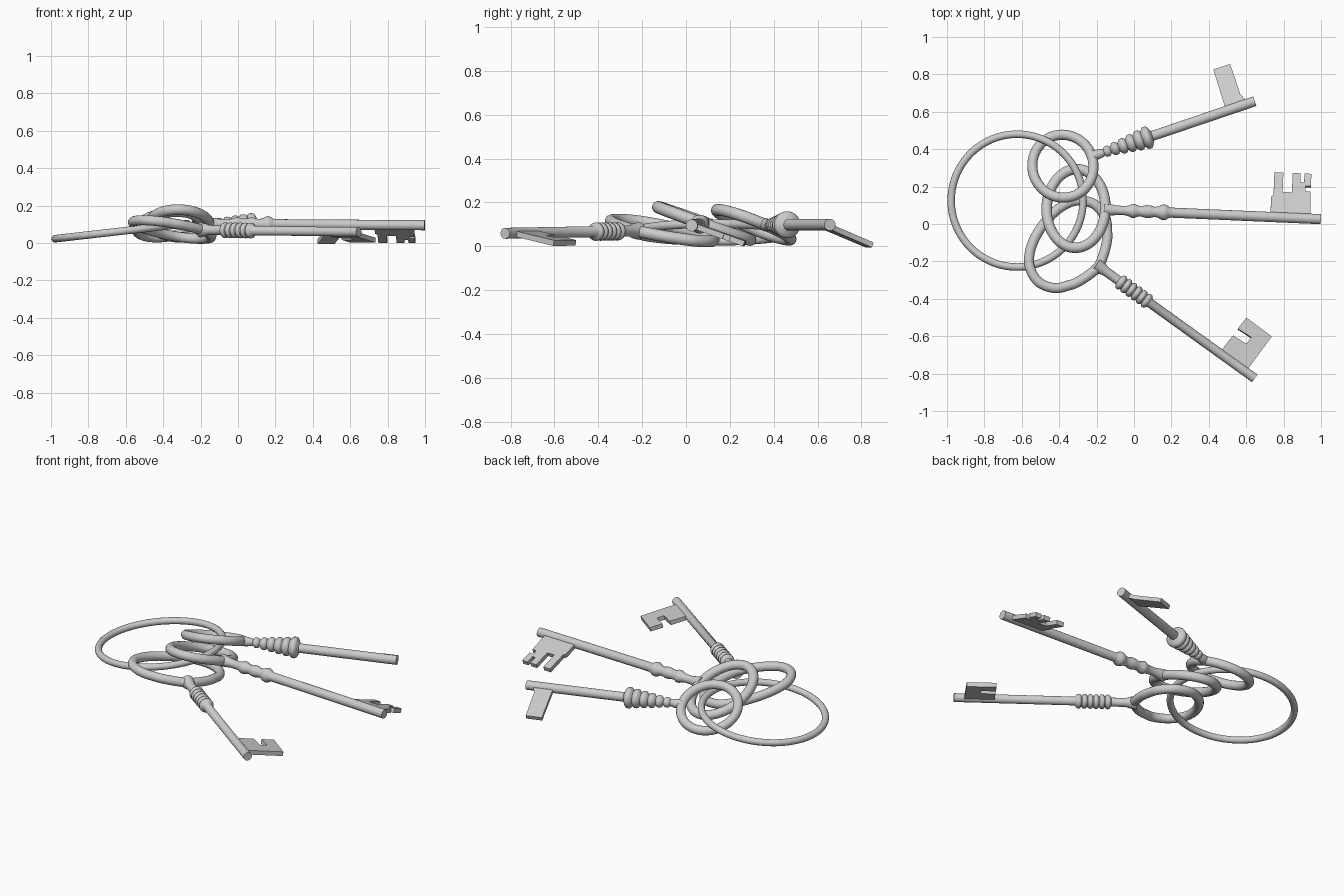
import bpy, bmesh, math
from mathutils import Matrix, Vector

if "Cube" in bpy.data.objects:
    bpy.data.objects.remove(bpy.data.objects["Cube"])

mat = bpy.data.materials.new("steel_grey")
mat.diffuse_color = (0.6, 0.6, 0.6, 1)
mat.use_nodes = True
mat.node_tree.nodes["Principled BSDF"].inputs["Base Color"].default_value = mat.diffuse_color


def finish(bm, name, matrix, angle=35):
    bmesh.ops.recalc_face_normals(bm, faces=bm.faces)
    me = bpy.data.meshes.new(name)
    bm.to_mesh(me)
    bm.free()
    me.transform(matrix)
    me.materials.append(mat)
    ob = bpy.data.objects.new(name, me)
    bpy.context.collection.objects.link(ob)
    bpy.ops.object.select_all(action='DESELECT')
    ob.select_set(True)
    bpy.context.view_layer.objects.active = ob
    bpy.ops.object.shade_smooth_by_angle(angle=math.radians(angle))
    return ob


def skin(bm, rings, closed):
    n = len(rings[0])
    for i in range(len(rings) if closed else len(rings) - 1):
        a, b = rings[i], rings[(i + 1) % len(rings)]
        for j in range(n):
            k = (j + 1) % n
            bm.faces.new((a[j], a[k], b[k], b[j]))


def loop_tube(name, path, r, matrix, sides=16):
    """Round wire following a closed flat path."""
    bm, rings, n = bmesh.new(), [], len(path)
    for i, (x, y) in enumerate(path):
        (ax, ay), (bx, by) = path[i - 1], path[(i + 1) % n]
        nrm = Vector((by - ay, ax - bx, 0)).normalized()
        rings.append([bm.verts.new(Vector((x, y, 0)) + nrm * r * math.cos(t) + Vector((0, 0, r * math.sin(t))))
                      for t in (2 * math.pi * j / sides for j in range(sides))])
    skin(bm, rings, True)
    return finish(bm, name, matrix, 60)


def lathe(name, profile, matrix, sides=24):
    """Turn (distance, radius) pairs around the local x axis."""
    bm = bmesh.new()
    rings = [[bm.verts.new((u, r * math.cos(t), r * math.sin(t)))
              for t in (2 * math.pi * j / sides for j in range(sides))] for u, r in profile]
    skin(bm, rings, False)
    bm.faces.new(rings[0])
    bm.faces.new(rings[-1])
    return finish(bm, name, matrix, 50)


def plate(name, outline, thick, matrix):
    bm = bmesh.new()
    f = bm.faces.new([bm.verts.new((x, y, -thick / 2)) for x, y in outline])
    up = bmesh.ops.extrude_face_region(bm, geom=[f])
    bmesh.ops.translate(bm, verts=[v for v in up["geom"] if isinstance(v, bmesh.types.BMVert)], vec=(0, 0, thick))
    return finish(bm, name, matrix)


def ellipse(rx, ry, n=64):
    return [(rx * math.cos(2 * math.pi * i / n), ry * math.sin(2 * math.pi * i / n)) for i in range(n)]


def spline(pts, steps=8):
    """Closed smooth curve through the points."""
    out, n = [], len(pts)
    for i in range(n):
        p0, p1, p2, p3 = (Vector(pts[(i + k) % n]) for k in (-1, 0, 1, 2))
        for s in range(steps):
            t = s / steps
            out.append(tuple(0.5 * (2 * p1 + (p2 - p0) * t + (2 * p0 - 5 * p1 + 4 * p2 - p3) * t * t
                                    + (3 * p1 - p0 - 3 * p2 + p3) * t ** 3)))
    return out


def ridges(u0, u1, r0, r1, count, depth):
    """Row of rounded collars, growing from r0 to r1."""
    out, step = [], (u1 - u0) / count
    for i in range(count):
        r = r0 + (r1 - r0) * i / max(1, count - 1)
        for f, d in ((0.02, depth), (0.2, 0.15 * depth), (0.45, 0), (0.7, 0.15 * depth), (0.88, depth)):
            out.append((u0 + step * (i + f), r - d))
    return out


def key(name, centre, angle, pitch, roll, bow, bow_r, stem, bit, thick):
    m = (Matrix.Translation(centre) @ Matrix.Rotation(math.radians(angle), 4, 'Z')
         @ Matrix.Rotation(math.radians(pitch), 4, 'Y') @ Matrix.Rotation(math.radians(roll), 4, 'X'))
    loop_tube(name + "_bow", bow, bow_r, m)
    lathe(name + "_stem", stem, m)
    plate(name + "_bit", bit, thick, m)


# split ring, lifted on the right where the keys hang
loop_tube("key_ring", ellipse(0.355, 0.355, 96), 0.02,
          Matrix.Translation((-0.625, 0.125, 0.063)) @ Matrix.Rotation(math.radians(-6.5), 4, 'Y'))

# back key: round bow, flared ribbed collar, plain bit
key("back_key", (-0.38, 0.309, 0.098), 18.7, 0, -22, ellipse(0.163, 0.182), 0.027,
    [(0.165, 0.03), (0.2, 0.026), (0.225, 0.022)] + ridges(0.23, 0.5, 0.03, 0.062, 6, 0.012)
    + [(0.505, 0.027), (1.083, 0.027)],
    [(0.922, 0), (0.927, 0.245), (1.022, 0.245), (1.022, 0.06), (1.035, 0.03), (1.04, 0)], 0.024)

# middle key: oval bow, turned baluster neck, toothed bit
key("middle_key", (-0.31, 0.083, 0.104), -2.5, 0.4, -19.5, ellipse(0.157, 0.223), 0.028,
    [(0.15, 0.036), (0.19, 0.03), (0.22, 0.025), (0.265, 0.025), (0.285, 0.03), (0.3, 0.037), (0.315, 0.037),
     (0.33, 0.03), (0.35, 0.028), (0.375, 0.034), (0.395, 0.034), (0.42, 0.027), (0.44, 0.03), (0.455, 0.039),
     (0.47, 0.043), (0.485, 0.039), (0.497, 0.03), (0.51, 0.027), (1.31, 0.027)],
    [(1.04, 0), (1.04, 0.11), (1.052, 0.12), (1.052, 0.25), (1.1, 0.25), (1.1, 0.14), (1.15, 0.14),
     (1.15, 0.25), (1.193, 0.25), (1.193, 0.2), (1.213, 0.2), (1.213, 0.25), (1.25, 0.25), (1.25, 0.18),
     (1.222, 0.18), (1.222, 0.15), (1.25, 0.15), (1.255, 0)], 0.026)

# front key: lobed bow, even ribbed collar, notched bit
half = [(0.2, 0.07), (0.172, 0.14), (0.145, 0.18), (0.09, 0.238), (0, 0.26), (-0.09, 0.215), (-0.14, 0.12)]
lobes = [(0.215, 0)] + half + [(-0.155, 0)] + [(u, -v) for u, v in reversed(half)]
key("front_key", (-0.364, -0.1, 0.072), -35.7, 0.6, -11, spline(lobes), 0.027,
    [(0.2, 0.04), (0.235, 0.034), (0.26, 0.026), (0.345, 0.025)] + ridges(0.35, 0.55, 0.042, 0.042, 6, 0.009)
    + [(0.555, 0.025), (1.243, 0.025)],
    [(1.01, 0), (1.015, 0.118), (1.1, 0.124), (1.1, 0.168), (1.015, 0.164), (1.018, 0.24), (1.187, 0.237),
     (1.184, 0)], 0.026)
